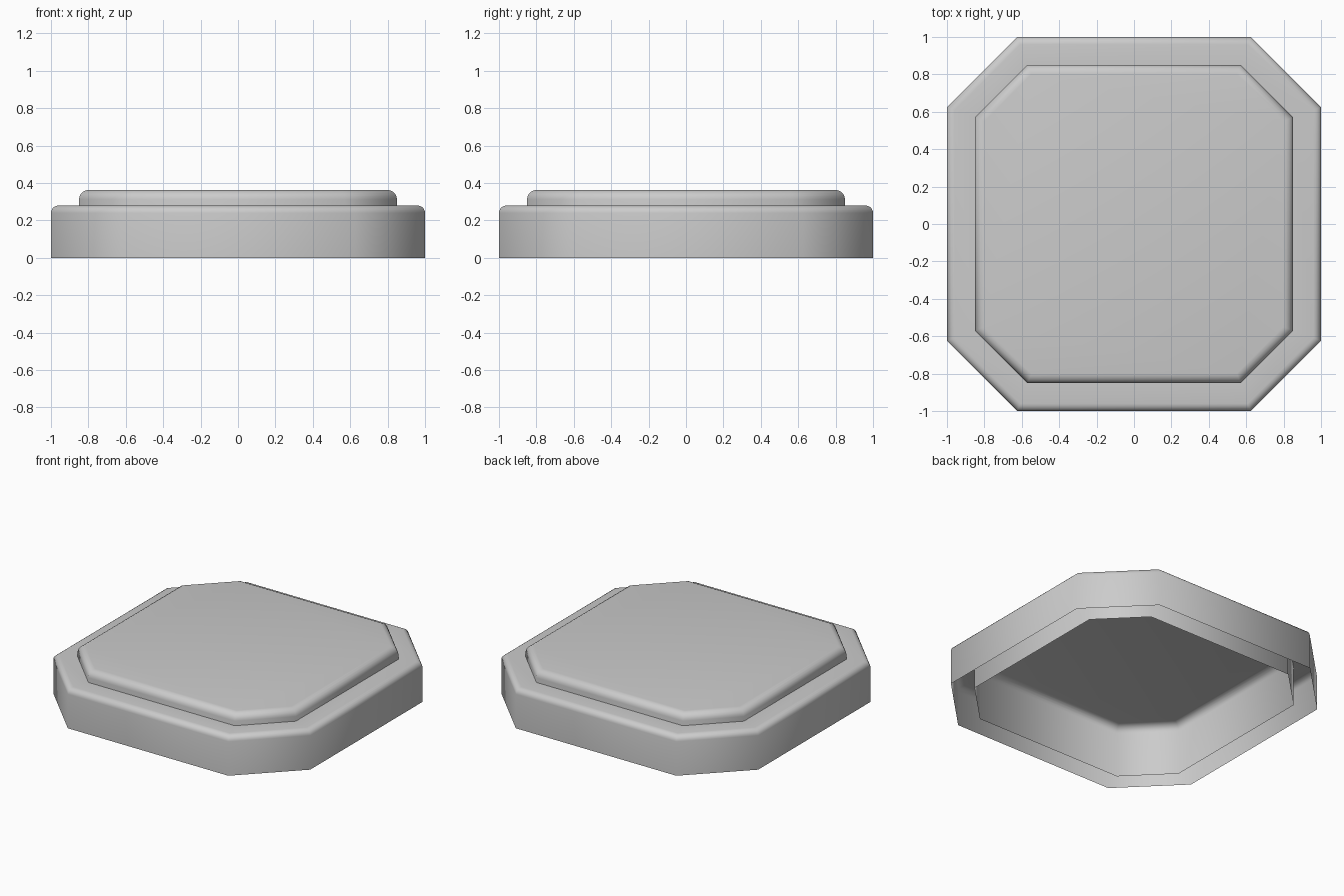
import bpy, bmesh, math

if "Cube" in bpy.data.objects:
    bpy.data.objects.remove(bpy.data.objects["Cube"])


def octagon(half, corner, z):
    """Square with cut corners, at height z."""
    a, b = half, corner
    return [(x, y, z) for x, y in ((a, -b), (a, b), (b, a), (-b, a),
                                   (-a, b), (-a, -b), (-b, -a), (b, -a))]


def shell(name, half, corner, height, radius, hole=None):
    """Open-bottomed octagonal tier with a rounded top edge.
    hole = (half, corner) leaves the top open as a ledge."""
    rings = [octagon(half, corner, 0)]
    steps = 5
    for i in range(steps + 1):
        t = math.pi / 2 * i / steps
        inset = radius * (1 - math.cos(t))
        rings.append(octagon(half - inset,
                             corner - inset * math.tan(math.pi / 8),
                             height - radius + radius * math.sin(t)))
    if hole:
        rings.append(octagon(*hole, height))

    bm = bmesh.new()
    loops = [[bm.verts.new(p) for p in ring] for ring in rings]
    for low, high in zip(loops, loops[1:]):
        for i in range(8):
            j = (i + 1) % 8
            bm.faces.new((low[i], low[j], high[j], high[i]))
    if not hole:
        bm.faces.new(loops[-1])
    mesh = bpy.data.meshes.new(name)
    bm.to_mesh(mesh)
    bm.free()

    obj = bpy.data.objects.new(name, mesh)
    bpy.context.collection.objects.link(obj)
    bpy.ops.object.select_all(action='DESELECT')
    obj.select_set(True)
    bpy.context.view_layer.objects.active = obj
    bpy.ops.object.shade_smooth_by_angle(angle=math.radians(60))
    return obj


# Outer skirt with the ledge on top
shell("outer_tier", 1.0, 0.625, 0.28, 0.04, hole=(0.85, 0.57))
# Raised inner plate whose walls run down to the floor inside the skirt
shell("inner_tier", 0.85, 0.57, 0.363, 0.05)
